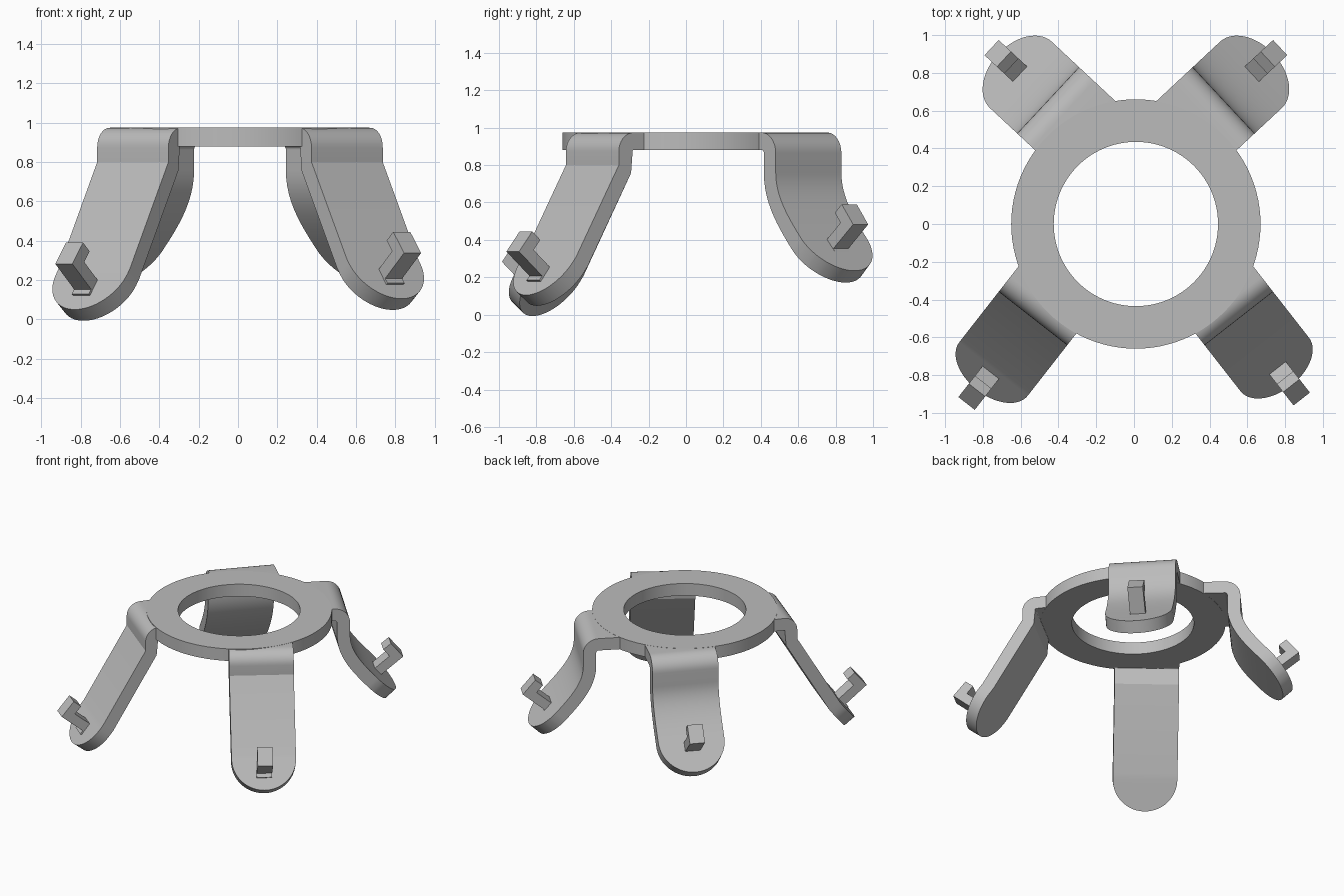
import bpy, bmesh, math
from mathutils import Vector
from mathutils.geometry import interpolate_bezier

cube = bpy.data.objects.get("Cube")
if cube:
    bpy.data.objects.remove(cube)

CX = 0.01                  # the frame is centred just off x = 0
TOP, THICK = 0.975, 0.093

grey = bpy.data.materials.new("plain grey")
grey.use_nodes = True
grey.diffuse_color = (0.5, 0.5, 0.5, 1)
grey.node_tree.nodes["Principled BSDF"].inputs["Base Color"].default_value = (0.5, 0.5, 0.5, 1)


def finish(bm, name):
    bmesh.ops.recalc_face_normals(bm, faces=bm.faces)
    mesh = bpy.data.meshes.new(name)
    bm.to_mesh(mesh)
    bm.free()
    mesh.materials.append(grey)
    obj = bpy.data.objects.new(name, mesh)
    bpy.context.collection.objects.link(obj)
    bpy.ops.object.select_all(action='DESELECT')
    obj.select_set(True)
    bpy.context.view_layer.objects.active = obj
    bpy.ops.object.shade_smooth_by_angle(angle=math.radians(25))


def loft(bm, rings, closed=False):
    """Skin equal-sized vertex rings, capping the ends if the loft is open."""
    rings = [[bm.verts.new(p) for p in ring] for ring in rings]
    n = len(rings[0])
    pairs = list(zip(rings, rings[1:]))
    if closed:
        pairs.append((rings[-1], rings[0]))
    for a, b in pairs:
        for i in range(n):
            j = (i + 1) % n
            bm.faces.new((a[i], a[j], b[j], b[i]))
    if not closed:
        bm.faces.new(rings[0])
        bm.faces.new(rings[-1])


def placer(direction, lateral, side):
    """Map (distance out, offset across, height) of a leg to the world."""
    dx, dy = math.cos(direction), math.sin(direction)
    px, py = (-dy, dx)

    def place(r, across, z):
        c = lateral + across
        return Vector((CX + side * (r * dx + c * px), r * dy + c * py, z))
    return place


def bend(r_out, radius):
    """Flat start on the ring followed by a quarter turn downwards."""
    pts = [Vector((0.47, TOP - 0.001))]
    for i in range(9):
        a = math.pi / 2 * i / 8
        pts.append(Vector((r_out - radius + radius * math.sin(a),
                           TOP - 0.001 - radius + radius * math.cos(a))))
    return pts


def add_round_end(path, half):
    """Insert stations for a semicircular tip; return (point, half width)."""
    lengths = [0]
    for a, b in zip(path, path[1:]):
        lengths.append(lengths[-1] + (b - a).length)
    total = lengths[-1]
    stops = set(lengths[:-1])
    stops |= {total - half + half * math.sin(math.radians(88.5) * i / 14) for i in range(15)}
    result = []
    for s in sorted(stops):
        k = max(i for i in range(len(path) - 1) if lengths[i] <= s)
        p = path[k].lerp(path[k + 1], (s - lengths[k]) / (lengths[k + 1] - lengths[k]))
        over = max(0, s - (total - half))
        result.append((p, math.sqrt(max(0, half * half - over * over))))
    return result


def build_leg(name, path, half, place):
    stations = add_round_end(path, half)
    rings = []
    for i, (p, w) in enumerate(stations):
        before = stations[max(i - 1, 0)][0]
        after = stations[min(i + 1, len(stations) - 1)][0]
        t = (after - before).normalized()
        q = p + Vector((t.y, -t.x)) * THICK
        rings.append([place(p.x, -w, p.y), place(p.x, w, p.y),
                      place(q.x, w, q.y), place(q.x, -w, q.y)])
    bm = bmesh.new()
    loft(bm, rings)
    finish(bm, name)


def build_hook(name, base, place):
    """L-shaped catch: a stub out of the leg, then an arm turned upwards."""
    out, up = Vector((0.77, 0.64)), Vector((-0.64, 0.77))
    t, reach, rise, half = 0.07, 0.215, 0.14, 0.055
    shape = [(-0.04, 0), (reach, 0), (reach, rise), (reach - t, rise),
             (reach - t, t), (-0.04, t)]
    foot = [(-0.04, -0.03), (0.012, -0.03), (0.012, 0.01), (-0.04, 0.01)]
    bm = bmesh.new()
    for outline in (shape, foot):
        pts = [base + out * a + up * b for a, b in outline]
        loft(bm, [[place(p.x, w, p.y) for p in pts] for w in (-half, half)])
    finish(bm, name)


# Top ring
bm = bmesh.new()
rings = []
for i in range(96):
    a = math.tau * i / 96
    rings.append([(CX + r * math.cos(a), r * math.sin(a), z)
                  for r, z in ((0.66, TOP), (0.66, 0.88), (0.435, 0.88), (0.435, TOP))])
loft(bm, rings, closed=True)
finish(bm, "top_ring")

for side, word in ((1, "left"), (-1, "right")):
    # Straight front legs, the right one slightly longer
    place = placer(math.radians(-52), 0.1215, side)
    extra = Vector((0, 0)) if side == 1 else Vector((0.03, -0.055))
    path = bend(0.73, 0.1) + [Vector((0.73, 0.8)), Vector((1.02, 0.31)) + extra,
                              Vector((1.18, 0.105)) + extra]
    build_leg("front_leg_" + word, path, 0.23, place)
    build_hook("front_hook_" + word, Vector((1.105, 0.2)) + extra, place)

    # Curved back legs
    place = placer(math.radians(43), 0.162, side)
    curve = interpolate_bezier(Vector((0.787, 0.76)), Vector((0.787, 0.6)),
                               Vector((0.93, 0.47)), Vector((1.147, 0.235)), 16)
    path = bend(0.787, 0.11) + [Vector((p.x, p.y)) for p in curve]
    build_leg("back_leg_" + word, path, 0.24, place)
    build_hook("back_hook_" + word, Vector((1.03, 0.345)), place)
